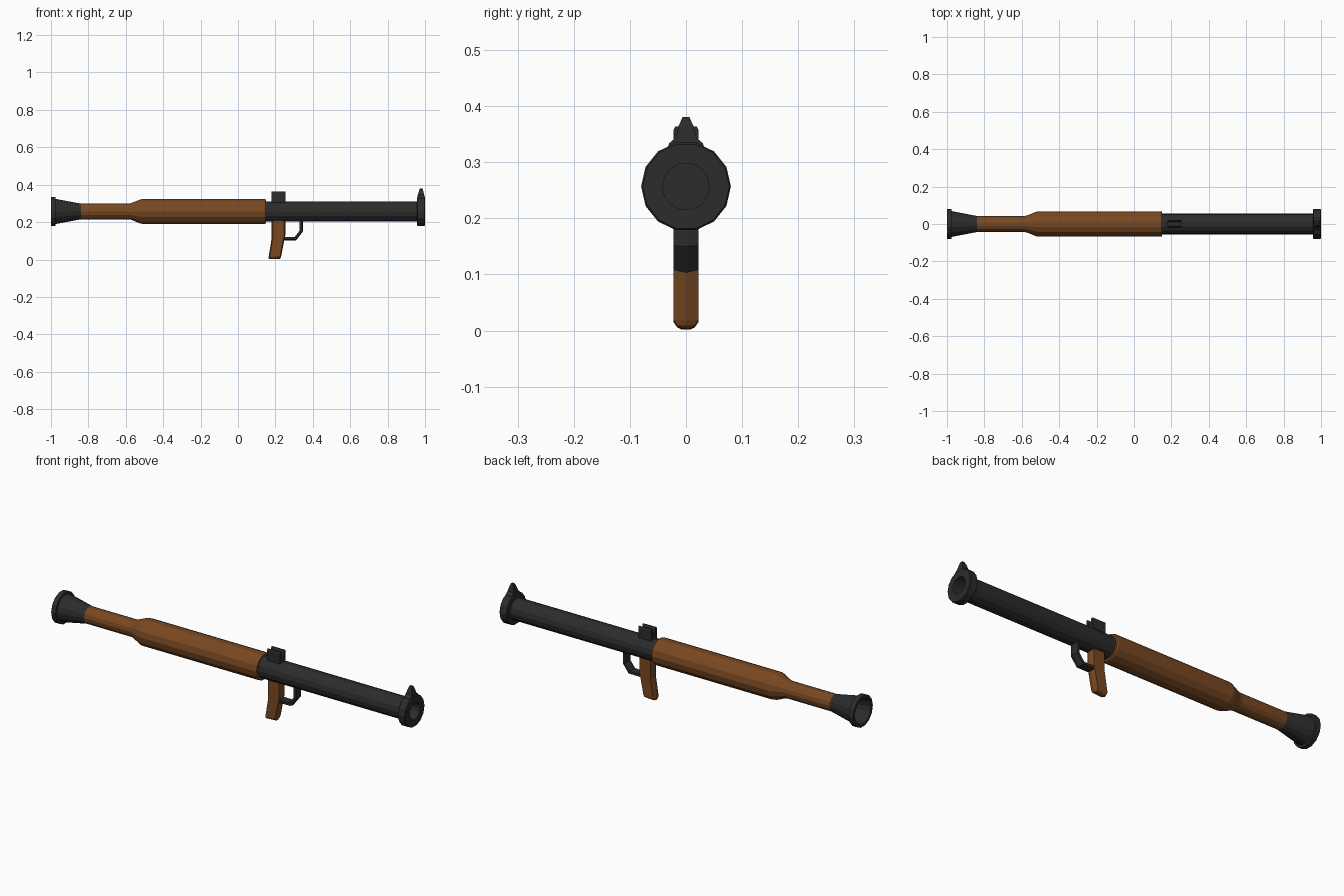
import bpy, bmesh
from math import cos, sin, tau
from mathutils import Vector

if "Cube" in bpy.data.objects:
    bpy.data.objects.remove(bpy.data.objects["Cube"])

AXIS_Z = 0.257
SIDES = 14


def material(name, rgb):
    m = bpy.data.materials.new(name)
    m.diffuse_color = (*rgb, 1)
    m.use_nodes = True
    m.node_tree.nodes["Principled BSDF"].inputs["Base Color"].default_value = m.diffuse_color
    return m


METAL = material("dark_metal", (0.025, 0.025, 0.025))
WOOD = material("wood", (0.19, 0.065, 0.016))


def finish(name, bm, mat):
    bmesh.ops.recalc_face_normals(bm, faces=bm.faces)
    me = bpy.data.meshes.new(name)
    bm.to_mesh(me)
    bm.free()
    me.materials.append(mat)
    ob = bpy.data.objects.new(name, me)
    bpy.context.collection.objects.link(ob)
    return ob


def loft(name, rings, mat):
    """Skin a list of equal-length point rings and cap both ends."""
    bm = bmesh.new()
    loops = [[bm.verts.new(p) for p in ring] for ring in rings]
    n = len(loops[0])
    for a, b in zip(loops, loops[1:]):
        for i in range(n):
            j = (i + 1) % n
            bm.faces.new((a[i], a[j], b[j], b[i]))
    bm.faces.new(loops[0])
    bm.faces.new(loops[-1])
    return finish(name, bm, mat)


def lathe(name, profile, mat):
    """Turn an (x, radius) profile around the tube axis."""
    return loft(name, [[(x, r * cos(tau * i / SIDES), AXIS_Z + r * sin(tau * i / SIDES))
                        for i in range(SIDES)] for x, r in profile], mat)


def mirrored(half):
    return half + [(-y, z) for y, z in reversed(half)]


def bevel(ob, width):
    b = ob.modifiers.new("bevel", "BEVEL")
    b.width = width
    b.segments = 1
    b.limit_method = "ANGLE"
    b.angle_limit = 0.8


# Front tube with muzzle ring and bore
lathe("front_tube", [(0.13, 0.055), (0.957, 0.055), (0.957, 0.076), (0.961, 0.08),
                     (0.996, 0.08), (1.0, 0.077), (1.0, 0.042), (0.93, 0.042)], METAL)

# Wooden heat guard stepping down to the narrow rear section
lathe("wooden_body", [(0.15, 0.05), (0.15, 0.065), (0.143, 0.068), (-0.51, 0.068),
                      (-0.525, 0.065), (-0.57, 0.046), (-0.585, 0.043), (-0.85, 0.043)], WOOD)

# Flared, hollow rear bell
lathe("rear_bell", [(-0.84, 0.043), (-0.975, 0.069), (-0.975, 0.08), (-1.0, 0.08),
                    (-1.0, 0.066), (-0.97, 0.058), (-0.86, 0.034)], METAL)

# Front sight blade on the muzzle ring, narrowing at its tip
half = [(0.033, 0.325), (0.030, 0.334), (0.018, 0.344), (0.013, 0.365), (0.006, 0.381)]
outline = mirrored(half)


def tip(x, mid):
    return [(x + (mid - x) * min(1, max(0, (z - 0.345) / 0.06)), y, z) for y, z in outline]


loft("front_sight", [tip(0.961, 0.98), tip(0.996, 0.98)], METAL)

# Rear sight: U-shaped channel
u = mirrored([(0.022, 0.295), (0.022, 0.358), (0.019, 0.364), (0.014, 0.364),
              (0.011, 0.358), (0.011, 0.333)])
loft("rear_sight", [[(x, y, z) for y, z in u] for x in (0.18, 0.254)], METAL)

# Grip: bent, with a ridged front and back, rounded at the foot
w = 0.022
rings = []
for back, front, zb, zf, s in [(0.180, 0.253, 0.225, 0.225, 1), (0.180, 0.253, 0.115, 0.130, 1),
                               (0.164, 0.231, 0.015, 0.019, 1), (0.164, 0.228, 0.006, 0.009, 0.72),
                               (0.168, 0.224, 0.002, 0.004, 0.35)]:
    e = 0.006
    rings.append([(back, 0, zb), (back + e, w * s, zb), (front - e, w * s, zf),
                  (front, 0, zf), (front - e, -w * s, zf), (back + e, -w * s, zb)])
loft("grip", rings, WOOD)

# Trigger guard: flat strap swept along a bent path, ridged on its outer face
path = [Vector(p) for p in [(0.347, 0.215), (0.347, 0.150), (0.311, 0.103), (0.245, 0.103)]]
rings = []
for i, p in enumerate(path):
    d_in = (p - path[i - 1]).normalized() if i else None
    d_out = (path[i + 1] - p).normalized() if i + 1 < len(path) else d_in
    d_in = d_in or d_out
    n0, n1 = (Vector((d.y, -d.x)) for d in (d_in, d_out))
    n = (n0 + n1).normalized()
    n /= n.dot(n0)
    ring = []
    for y, depth in [(0, 0), (w, 0.005), (w, 0.017), (-w, 0.017), (-w, 0.005)]:
        q = p + n * depth
        ring.append((q.x, y, q.y))
    rings.append(ring)
loft("trigger_guard", rings, METAL)
